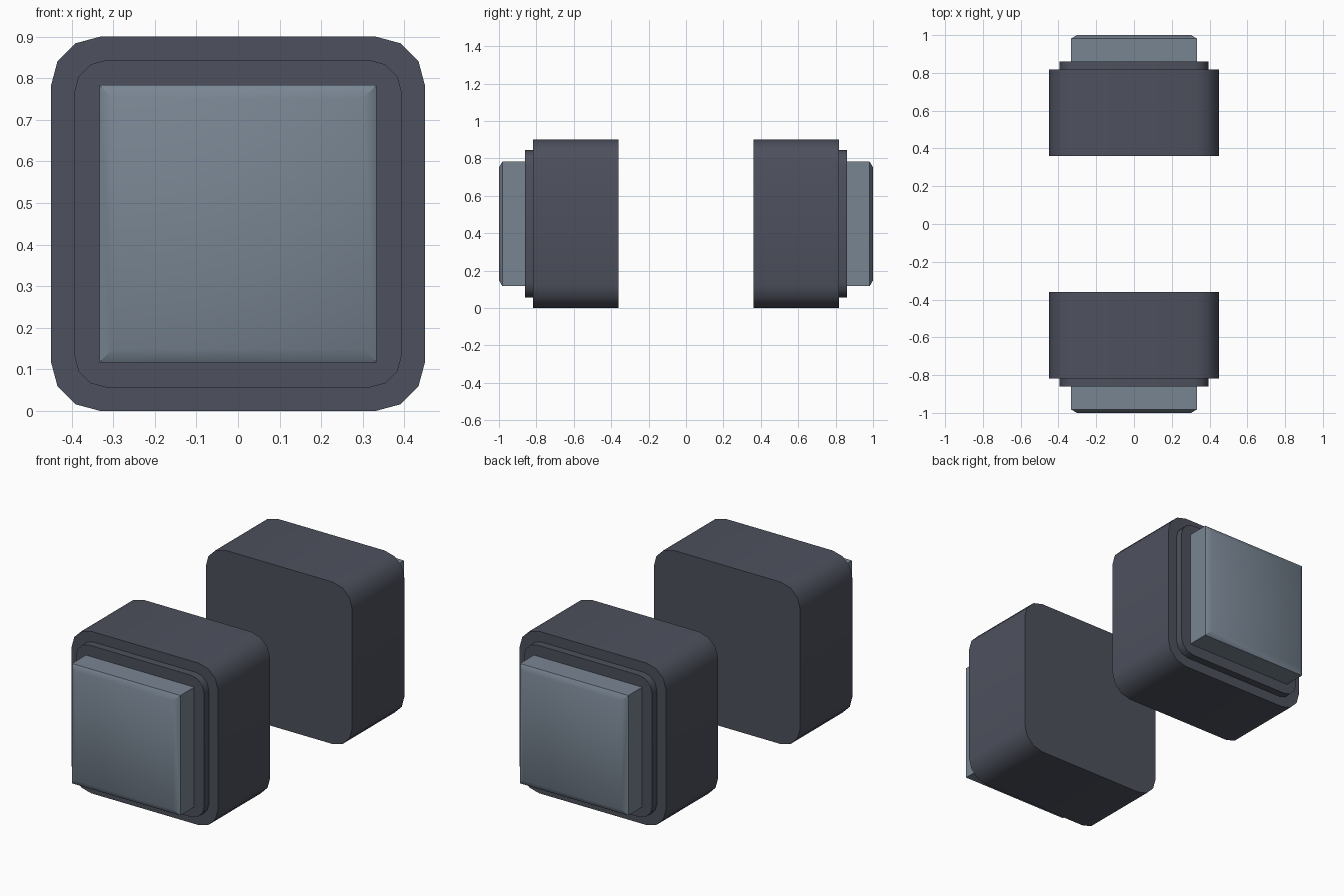
import bpy, bmesh
from math import cos, sin, pi, radians

if "Cube" in bpy.data.objects:
    bpy.data.objects.remove(bpy.data.objects["Cube"])

ZC = 0.45  # height of the common axis


def material(name, color):
    m = bpy.data.materials.new(name)
    m.diffuse_color = color
    m.use_nodes = True
    m.node_tree.nodes["Principled BSDF"].inputs["Base Color"].default_value = m.diffuse_color
    return m


casing = material("dark_casing", (0.075, 0.082, 0.11, 1))
glass = material("grey_glass", (0.19, 0.235, 0.29, 1))


def rounded_square(half, r, seg=3):
    if r == 0:
        return [(half, half), (-half, half), (-half, -half), (half, -half)]
    pts = []
    for q in range(4):
        a0 = q * pi / 2
        cx = (half - r) * (1 if q in (0, 3) else -1)
        cz = (half - r) * (1 if q in (0, 1) else -1)
        for i in range(seg + 1):
            a = a0 + i * pi / 2 / seg
            pts.append((cx + r * cos(a), cz + r * sin(a)))
    return pts


def loft(name, sections, mat):
    """Skin sections (half size, corner radius, y) into a closed solid."""
    bm = bmesh.new()
    rings = [[bm.verts.new((x, y, ZC + z)) for x, z in rounded_square(h, r)]
             for h, r, y in sections]
    for a, b in zip(rings, rings[1:]):
        n = len(a)
        for i in range(n):
            j = (i + 1) % n
            bm.faces.new((a[i], a[j], b[j], b[i]))
    bm.faces.new(rings[0])
    bm.faces.new(rings[-1])
    bmesh.ops.recalc_face_normals(bm, faces=bm.faces)
    me = bpy.data.meshes.new(name)
    bm.to_mesh(me)
    bm.free()
    me.materials.append(mat)
    ob = bpy.data.objects.new(name, me)
    bpy.context.collection.objects.link(ob)
    bpy.ops.object.select_all(action='DESELECT')
    ob.select_set(True)
    bpy.context.view_layer.objects.active = ob
    bpy.ops.object.shade_smooth_by_angle(angle=radians(40))


# Two mirrored blocks, each with a stepped collar and an outward-facing panel
for side, s in (("front", -1), ("back", 1)):
    loft(side + "_body", [(0.45, 0.12, s * 0.36), (0.45, 0.12, s * 0.818)], casing)
    loft(side + "_collar", [(0.394, 0.08, s * 0.80), (0.394, 0.08, s * 0.86)], casing)
    loft(side + "_panel", [(0.333, 0, s * 0.84), (0.333, 0, s * 0.982),
                           (0.302, 0, s * 1.0)], glass)
